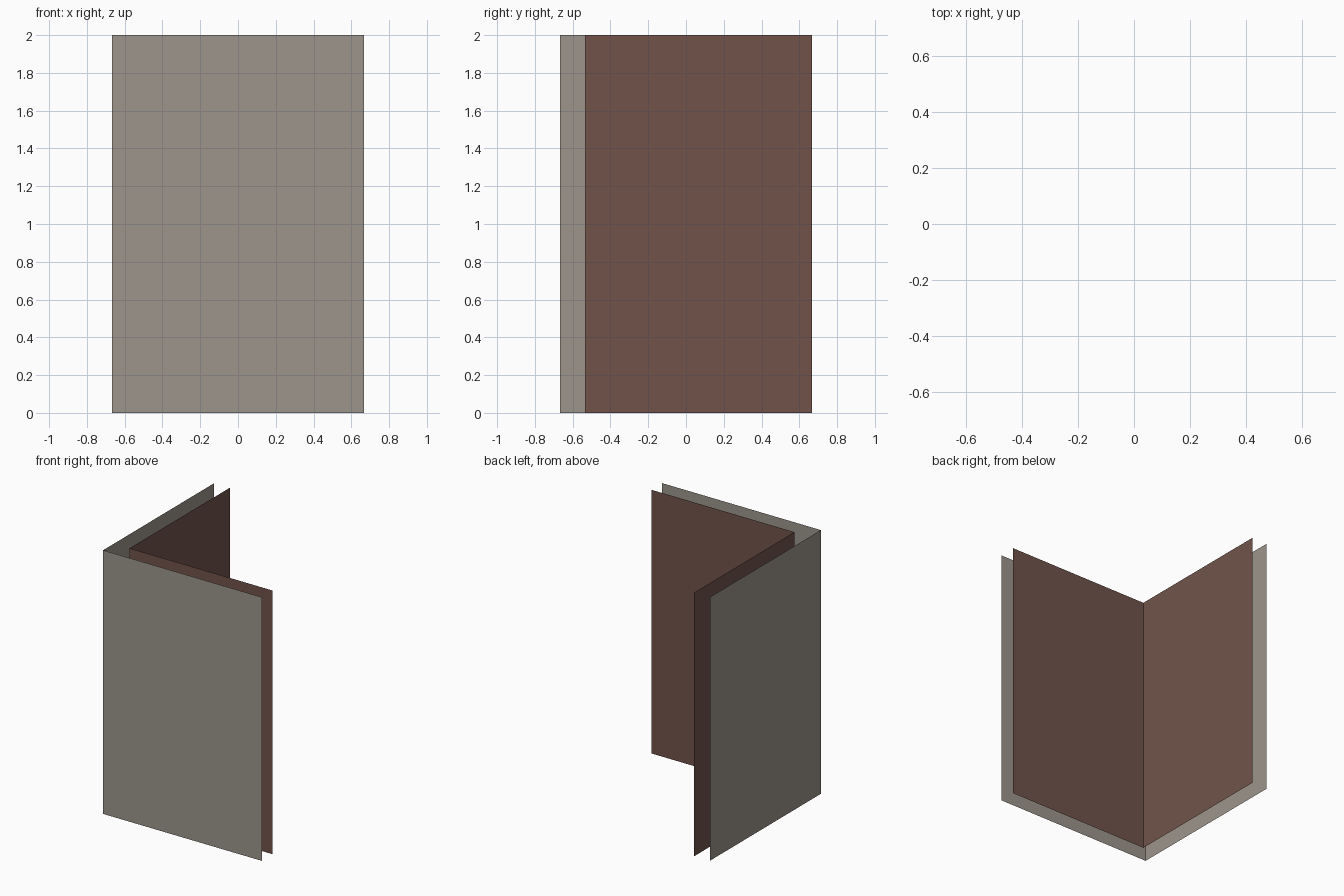
import bpy
import bmesh

if "Cube" in bpy.data.objects:
    bpy.data.objects.remove(bpy.data.objects["Cube"])

H = 2.0       # wall height
E = 0.666     # outer extent
I = -0.535    # position of the inner skin


def material(name, rgb):
    m = bpy.data.materials.new(name)
    m.diffuse_color = (*rgb, 1.0)
    m.use_nodes = True
    m.node_tree.nodes["Principled BSDF"].inputs["Base Color"].default_value = m.diffuse_color
    return m


def corner_sheet(name, path, mat):
    """Extrude an open plan path upward into a thin, uncapped sheet."""
    bm = bmesh.new()
    verts = [bm.verts.new((x, y, 0)) for x, y in path]
    edges = [bm.edges.new(pair) for pair in zip(verts, verts[1:])]
    res = bmesh.ops.extrude_edge_only(bm, edges=edges)
    top = [g for g in res["geom"] if isinstance(g, bmesh.types.BMVert)]
    bmesh.ops.translate(bm, verts=top, vec=(0, 0, H))
    # outer skin faces out of the corner, inner skin faces into it
    outward = name.startswith("outer")
    bm.normal_update()
    for f in bm.faces:
        if ((f.normal.x + f.normal.y) < 0) != outward:
            f.normal_flip()
    me = bpy.data.meshes.new(name)
    bm.to_mesh(me)
    bm.free()
    me.materials.append(mat)
    bpy.context.collection.objects.link(bpy.data.objects.new(name, me))


# Outer stone-coloured skin and inner brown skin of the wall corner
corner_sheet("outer_wall", [(-E, E), (-E, -E), (E, -E)],
             material("warm grey", (0.335, 0.300, 0.260)))
corner_sheet("inner_wall", [(I, E), (I, I), (E, I)],
             material("dull brown", (0.165, 0.088, 0.070)))
